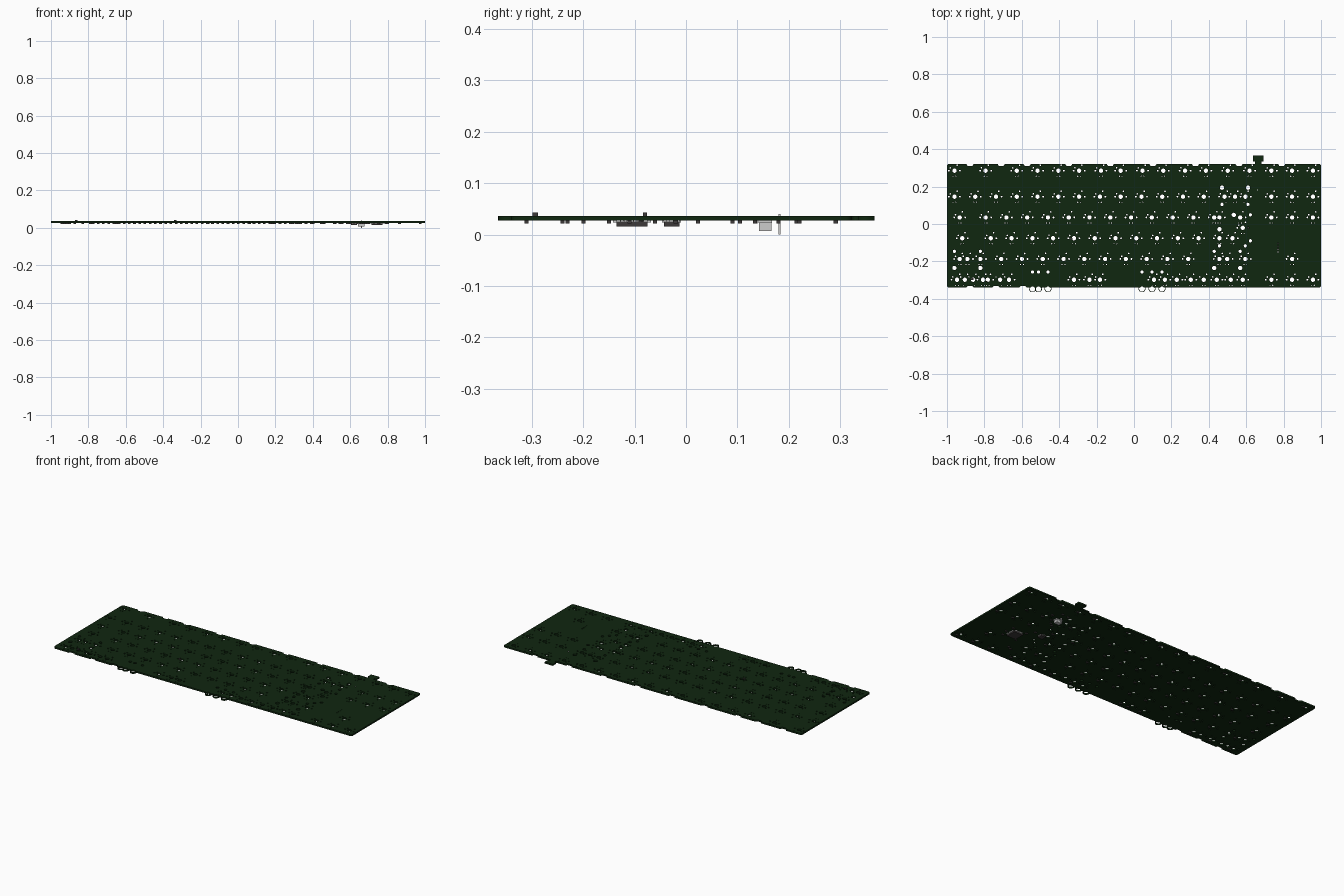
import bpy
from math import sin, cos, pi, radians, hypot

if "Cube" in bpy.data.objects:
    bpy.data.objects.remove(bpy.data.objects["Cube"])

U = 0.1111           # key pitch
MM = U / 19.05       # one millimetre
X0 = -0.96           # centre of the first key column
ROWS = [0.285, 0.146, 0.035, -0.076, -0.187, -0.298]
Z_BOT, Z_TOP = 0.027, 0.0363


def material(name, r, g, b):
    m = bpy.data.materials.new(name)
    m.diffuse_color = (r, g, b, 1)
    m.use_nodes = True
    m.node_tree.nodes["Principled BSDF"].inputs["Base Color"].default_value = m.diffuse_color
    return m


GREEN = material("board_green", 0.005, 0.02, 0.005)
DARK = material("chip_dark", 0.045, 0.04, 0.04)


def circle(x, y, r, n):
    return [(x + r * cos(2 * pi * i / n), y + r * sin(2 * pi * i / n)) for i in range(n)]


def plate(name, loops, z0, z1, mat):
    """Flat plate: first loop is the outline, the others are holes."""
    cu = bpy.data.curves.new(name, 'CURVE')
    cu.dimensions, cu.fill_mode = '2D', 'BOTH'
    cu.extrude = (z1 - z0) / 2
    for pts in loops:
        s = cu.splines.new('POLY')
        s.points.add(len(pts) - 1)
        for p, (x, y) in zip(s.points, pts):
            p.co = (x, y, 0, 1)
        s.use_cyclic_u = True
    ob = bpy.data.objects.new(name, cu)
    ob.location.z = (z0 + z1) / 2
    bpy.context.collection.objects.link(ob)
    bpy.ops.object.select_all(action='DESELECT')
    ob.select_set(True)
    bpy.context.view_layer.objects.active = ob
    bpy.ops.object.convert(target='MESH')
    ob = bpy.context.object
    ob.data.materials.clear()
    if mat:
        ob.data.materials.append(mat)
    return ob


def box(name, x, y, sx, sy, z0, z1, mat=None):
    bpy.ops.mesh.primitive_cube_add(size=1, location=(x, y, (z0 + z1) / 2))
    ob = bpy.context.object
    ob.name = name
    ob.scale = (sx, sy, z1 - z0)
    bpy.ops.object.transform_apply(location=False, rotation=False, scale=True)
    if mat:
        ob.data.materials.append(mat)
    return ob


# Key layout, in key units from the first column
nav = [15.25, 16.25, 17.25]
layout = [
    [0, 1.5, 3, 4, 5, 6, 7.05, 8, 9.05, 10.05, 11.1, 12.1, 13.15, 14.2] + nav,
    list(range(13)) + [13.5] + nav,
    [0.25] + [1.5 + i for i in range(12)] + [13.75] + nav,
    [0.375] + [1.75 + i for i in range(11)] + [13.375],
    [0.625] + [2.25 + i for i in range(10)] + [13.125, 16.25],
    [0.125, 1.375, 2.625, 5.75, 6.5, 7, 10.125, 11.375, 12.625, 13.875] + nav,
]
alternates = [(0.5, 5), (1.6, 5), (0.9, 5), (2.2, 5), (9.6, 5), (10.7, 5), (12, 5), (13.3, 5),
              (0.25, 4), (1.25, 4), (12.75, 4), (14, 4), (13, 1), (14, 1), (13.875, 2.5),
              (12.75, 3), (12.75, 2)]

# Holes: (x, y, radius)
holes = []


def key_holes(x, y):
    holes.append((x, y, 2 * MM))
    for dx, dy, r in [(-5.08, 0, .85), (5.08, 0, .85), (-3.81, 2.54, .75), (2.54, 5.08, .75),
                      (-1.27, -5.08, .5), (1.27, -5.08, .5)]:
        holes.append((x + dx * MM, y + dy * MM, r * MM))


def stabiliser(x, y, flip, vertical=False):
    for s in (-1, 1):
        for d, r in ((8.24, 2), (-7, 1.5)):
            a, b = s * 11.9 * MM, flip * d * MM
            holes.append((x + (b if vertical else a), y + (a if vertical else b), r * MM))


for row, keys in zip(ROWS, layout):
    for k in keys:
        key_holes(X0 + k * U, row)
for k, r in alternates:
    row = (ROWS[2] + ROWS[3]) / 2 if r == 2.5 else ROWS[r]
    key_holes(X0 + k * U, row)
stabiliser(X0 + 13.5 * U, ROWS[1], 1)
stabiliser(X0 + 13.375 * U, ROWS[3], 1)
stabiliser(X0 + 13.875 * U, (ROWS[2] + ROWS[3]) / 2, -1, True)
stabiliser(X0 + 13.125 * U, ROWS[4], -1)
stabiliser(X0 + 0.625 * U, ROWS[4], -1)
holes += [(0.77, -0.105 - 0.015 * i, 0.0035) for i in range(4)]
RINGS = [-0.543, -0.511, -0.46, 0.043, 0.096, 0.15]
holes += [(x, -0.257, 1.5 * MM) for x in RINGS]

# Edge notches left by the breakaway tabs
TOP_N = [X0 + k * U for k in (0.75, 2.25, 3.5, 5.5, 7.5, 9.55, 11.6, 13.7, 15.75)]
BOT_N = [X0 + k * U for k in (0.75, 2.0, 3.3, 12.0, 13.25, 15.75)][:3]


def clear(x, y, r, kept):
    if any(abs(x - n) < 0.021 + r and y + r > 0.306 for n in TOP_N):
        return False
    if any(abs(x - n) < 0.021 + r and y - r < -0.327 for n in BOT_N):
        return False
    if any(hypot(x - n, y + 0.346) < r + 0.014 for n in RINGS):
        return False
    return abs(x) + r < 0.998 and all(hypot(x - a, y - b) > r + c + 0.0015 for a, b, c in kept)


kept = []
for h in sorted(holes, key=lambda h: -h[2]):
    if clear(*h, kept):
        kept.append(h)

# Board outline, counter-clockwise from lower left
T, B, C = 0.322, -0.34, 0.012


def notch(x, y, depth, d):
    return [(x - d * .02, y), (x - d * .013, y - depth), (x + d * .013, y - depth), (x + d * .02, y)]


def corner(x, y, a0):
    return [(x + C * cos(radians(a0 + 22.5 * i)), y + C * sin(radians(a0 + 22.5 * i))) for i in range(5)]


outline = corner(-1 + C, B + C, 180)
for x in BOT_N:
    outline += notch(x, B, -0.009, 1)
for x in RINGS:
    outline += [(x + .0117 * cos(radians(a)), -0.346 + .0117 * sin(radians(a))) for a in (149, 120, 90, 60, 31)]
outline += corner(1 - C, B + C, 270) + corner(1 - C, T - C, 0)
tab = [(0.682, T), (0.682, 0.334), (0.692, 0.334), (0.692, 0.366),
       (0.637, 0.366), (0.637, 0.334), (0.647, 0.334), (0.647, T)]
for x in sorted(TOP_N + [0.665], reverse=True):
    outline += tab if x == 0.665 else notch(x, T, 0.011, -1)
outline += corner(-1 + C, T - C, 90)

plate("circuit_board", [outline] + [circle(x, y, r, 16 if r > .008 else 8) for x, y, r in kept],
      Z_BOT, Z_TOP, GREEN)

# Plated rings hanging over the front edge
for x in RINGS:
    plate("edge_ring", [circle(x, -0.346, 0.019, 20), circle(x, -0.346, 0.0155, 20)],
          Z_BOT, Z_TOP, GREEN)

# One diode under every key, joined into a single object
bits = []
for i, (row, keys) in enumerate(zip(ROWS, layout)):
    for k in keys:
        bits.append(box("diodes", X0 + k * U + 0.018, row + (0.006 if i == 0 else -0.012),
                        0.014, 0.008, 0.021, Z_BOT, DARK))
# Small resistors and capacitors around the controller
for x, y in [(.66, -.24), (.68, -.23), (.70, -.15), (.79, -.15), (.80, -.11), (.70, -.06), (.79, -.06),
             (.67, -.02), (.65, .09), (.67, .105), (.69, .135), (.72, .18), (.68, .22), (.64, .215)]:
    bits.append(box("passives", x, y, 0.012, 0.008, 0.021, Z_BOT, DARK))
bpy.ops.object.select_all(action='DESELECT')
for b in bits:
    b.select_set(True)
bpy.context.view_layer.objects.active = bits[0]
bpy.ops.object.join()
bpy.context.object.name = "small_components"


def chip(name, x, y, s, pins):
    """Square chip with legs on all four sides."""
    box(name, x, y, s, s, 0.016, 0.0255, DARK)
    for i in range(pins):
        t = (i - (pins - 1) / 2) * s * 0.85 / pins
        for d in (-1, 1):
            box(name + "_leg", x + t, y + d * s * .55, s * .035, s * .14, 0.0235, Z_BOT)
            box(name + "_leg", x + d * s * .55, y + t, s * .14, s * .035, 0.0235, Z_BOT)


chip("controller_chip", 0.743, -0.105, 0.06, 8)
chip("driver_chip", 0.62, -0.028, 0.03, 4)

# Connector shell and its pin
box("connector_body", 0.66, 0.154, 0.035, 0.024, 0.007, Z_BOT)
box("connector_rim", 0.66, 0.154, 0.042, 0.027, 0.022, Z_BOT)
box("connector_pin", 0.66, 0.182, 0.005, 0.004, 0.0, 0.04)

# Indicator lights on the top face
box("indicator_light", -0.865, -0.293, 0.012, 0.011, Z_TOP, 0.043, DARK)
box("indicator_light", -0.335, -0.08, 0.012, 0.008, Z_TOP, 0.043, DARK)
